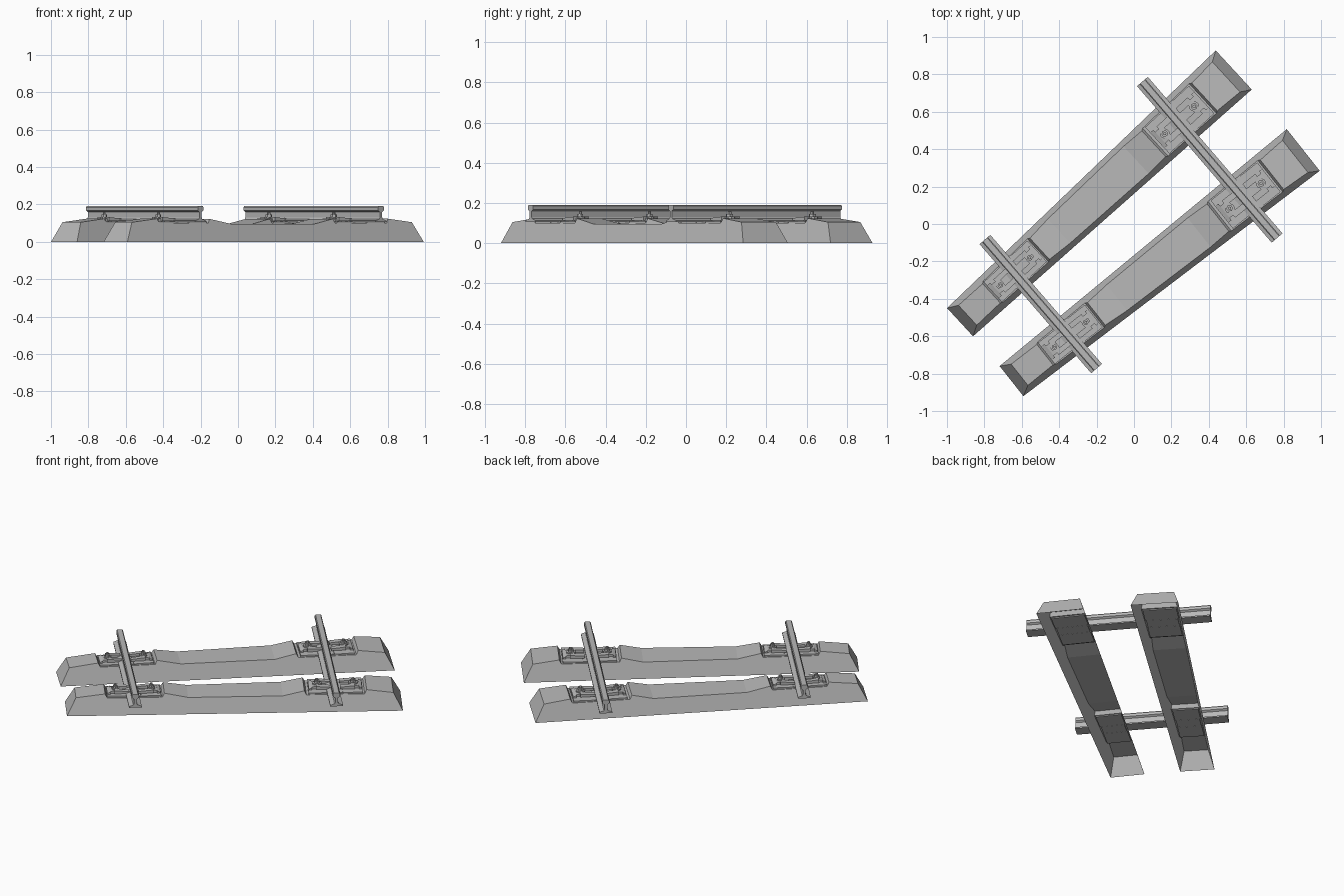
import bpy, bmesh, math
from mathutils import Matrix, Vector

cube = bpy.data.objects.get("Cube")
if cube:
    bpy.data.objects.remove(cube, do_unlink=True)

grey = bpy.data.materials.new("weathered_grey")
grey.use_nodes = True
colour = (0.48, 0.48, 0.48, 1)
grey.diffuse_color = colour
grey.node_tree.nodes["Principled BSDF"].inputs["Base Color"].default_value = colour

LENGTH, NARROW, WIDE = 1.99, 0.205, 0.284
SLOPE = 0.3                      # sideways lean of the sleeper walls


def finish(bm, name, matrix):
    bmesh.ops.recalc_face_normals(bm, faces=bm.faces)
    bm.transform(matrix)
    mesh = bpy.data.meshes.new(name)
    bm.to_mesh(mesh)
    bm.free()
    mesh.materials.append(grey)
    obj = bpy.data.objects.new(name, mesh)
    bpy.context.collection.objects.link(obj)
    return obj


def frame(x, y, dx, dy):
    """Local x runs along the given direction, starting at the point."""
    return Matrix.Translation((x, y, 0)) @ Matrix.Rotation(math.atan2(dy, dx), 4, 'Z')


def width(t):
    return NARROW + (WIDE - NARROW) * t / LENGTH


def wedge(bm, x0, x1, y0, y1, z0, za, zb):
    """Box whose top slopes from za at x0 to zb at x1."""
    bottom = [bm.verts.new((x, y, z0)) for x, y in ((x0, y0), (x1, y0), (x1, y1), (x0, y1))]
    top = [bm.verts.new((v.co.x, v.co.y, z)) for v, z in zip(bottom, (za, zb, zb, za))]
    bm.faces.new(bottom[::-1])
    bm.faces.new(top)
    for i in range(4):
        j = (i + 1) % 4
        bm.faces.new((bottom[i], bottom[j], top[j], top[i]))


def peg(bm, x, radius, z0, z1, sides):
    bmesh.ops.create_cone(bm, cap_ends=True, segments=sides, radius1=radius, radius2=radius,
                          depth=z1 - z0, matrix=Matrix.Translation((x, 0, (z0 + z1) / 2)))


# Sleeper: tapered shell, open below, with two sunken rail seats and a low waist
STATIONS = [(0.055, 0.105), (0.228, 0.124), (0.24, 0.1), (0.567, 0.1), (0.579, 0.123),
            (0.72, 0.096), (1.28, 0.096), (1.408, 0.123), (1.42, 0.1), (1.765, 0.1),
            (1.777, 0.124), (1.935, 0.105)]


def sleeper(name, matrix):
    bm = bmesh.new()
    rings = []
    for i, (t, z) in enumerate(STATIONS):
        base = 0 if i == 0 else LENGTH if i == len(STATIONS) - 1 else t
        half, top = width(base) / 2, width(t) / 2 - SLOPE * z
        rings.append([bm.verts.new(p) for p in
                      ((base, -half, 0), (t, -top, z), (t, top, z), (base, half, 0))])
    for a, b in zip(rings, rings[1:]):
        for k in range(3):
            bm.faces.new((a[k], b[k], b[k + 1], a[k + 1]))
    bm.faces.new(rings[0])
    bm.faces.new(rings[-1][::-1])
    finish(bm, name, matrix)


# Fastening: base plate, outer shoulder, forked clip, washer, nut and bolt
def fastening(name, matrix, t, side):
    s = width(t) / 0.235
    local = matrix @ Matrix.Translation((t, 0, 0)) @ Matrix.Rotation(0 if side > 0 else math.pi, 4, 'Z')
    half = width(t) / 2 - 0.036
    bm = bmesh.new()
    wedge(bm, -0.046, 0.074, -half, half, 0.094, 0.11, 0.108)
    finish(bm, name + "_plate", local)

    bm = bmesh.new()
    wedge(bm, -0.043, -0.024, -0.05 * s, 0.05 * s, 0.105, 0.116, 0.124)
    wedge(bm, -0.024, 0.028, -0.036 * s, 0.036 * s, 0.105, 0.122, 0.13)
    for y in (-0.036 * s, 0.036 * s):
        wedge(bm, 0.0, 0.088, y - 0.015 * s, y + 0.015 * s, 0.112, 0.132, 0.125)
    finish(bm, name + "_clip", local)

    bm = bmesh.new()
    peg(bm, 0.008, 0.024 * s, 0.12, 0.132, 10)
    peg(bm, 0.008, 0.016 * s, 0.132, 0.145, 6)
    peg(bm, 0.008, 0.008 * s, 0.14, 0.157, 8)
    finish(bm, name + "_bolt", local)


# Rail: flat-bottomed section swept along its length
HALF_RAIL = [(0.038, 0.105), (0.038, 0.113), (0.012, 0.122), (0.008, 0.13),
             (0.008, 0.16), (0.02, 0.168), (0.02, 0.185), (0.015, 0.191)]


def rail(name, start, end):
    a, b = Vector(start), Vector(end)
    d = b - a
    section = HALF_RAIL + [(-y, z) for y, z in reversed(HALF_RAIL)]
    bm = bmesh.new()
    cap = bm.faces.new([bm.verts.new((0, y, z)) for y, z in section])
    swept = bmesh.ops.extrude_face_region(bm, geom=[cap], use_keep_orig=True)
    bmesh.ops.translate(bm, vec=(d.length, 0, 0),
                        verts=[g for g in swept["geom"] if isinstance(g, bmesh.types.BMVert)])
    finish(bm, name, frame(a.x, a.y, d.x, d.y))


PLACES = {"back": frame(-0.93, -0.525, 1.465, 1.35),
          "front": frame(-0.655, -0.84, 1.559, 1.235)}
for place, matrix in PLACES.items():
    sleeper(place + "_sleeper", matrix)
    for end, seat in (("right", 0.4), ("left", 1.595)):
        for where, side in (("low", 1), ("high", -1)):
            fastening(f"{place}_{end}_{where}_fastening", matrix, seat - side * 0.115, side)
        # Thin pad under the rail
        bm = bmesh.new()
        half = width(seat) / 2 - 0.04
        wedge(bm, seat - 0.04, seat + 0.04, -half, half, 0.094, 0.106, 0.106)
        finish(bm, f"{place}_{end}_rail_pad", matrix)

rail("left_rail", (0.045, 0.762), (0.765, -0.075))
rail("right_rail", (-0.797, -0.083), (-0.2, -0.773))
